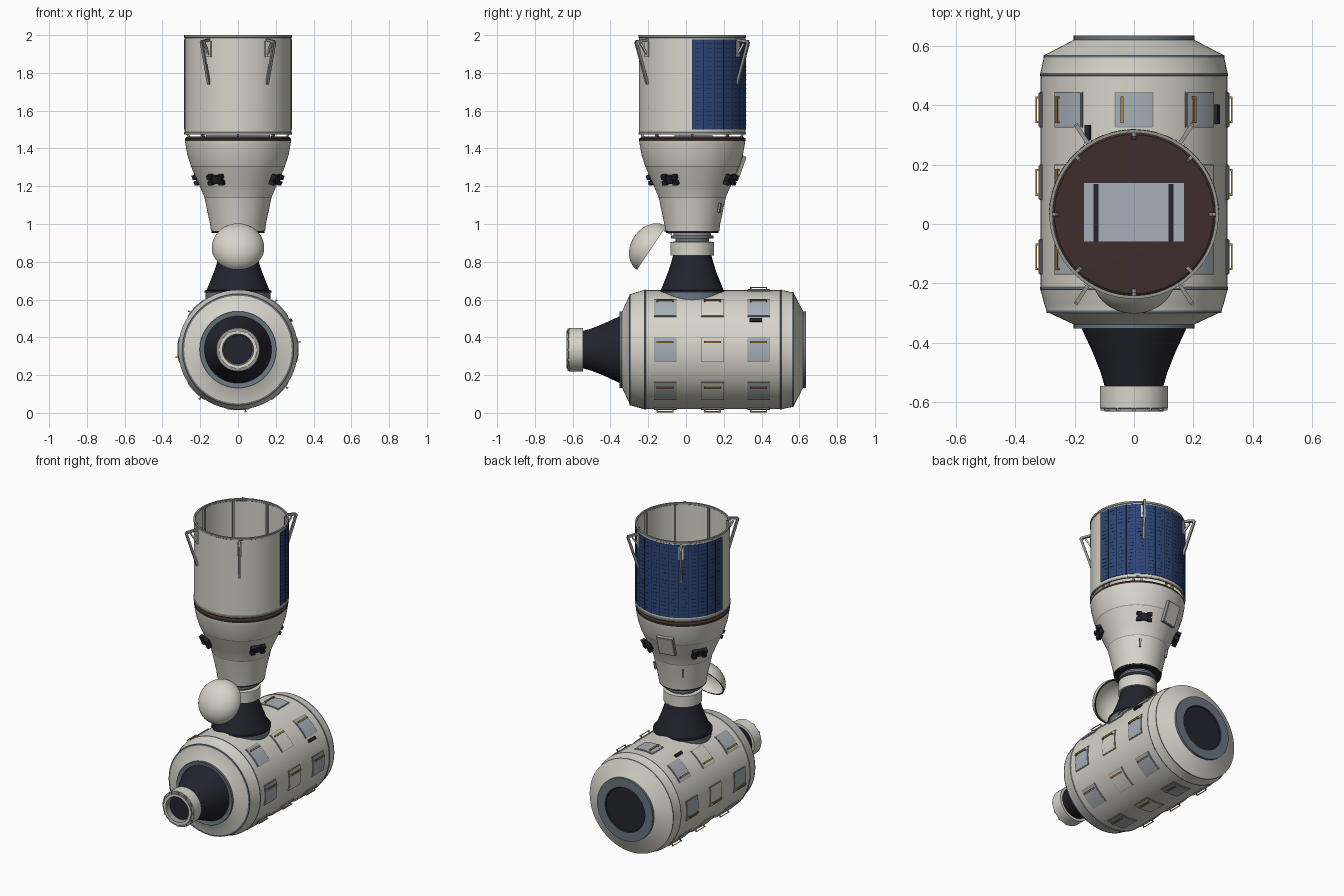
import bpy, bmesh, math
from math import sin, cos, radians, pi
from mathutils import Matrix, Vector

old = bpy.data.objects.get("Cube")
if old:
    bpy.data.objects.remove(old, do_unlink=True)


def material(name, rgb):
    m = bpy.data.materials.new(name)
    m.use_nodes = True
    m.diffuse_color = (*rgb, 1)
    node = next(n for n in m.node_tree.nodes if n.type == 'BSDF_PRINCIPLED')
    node.inputs["Base Color"].default_value = (*rgb, 1)
    return m


CREAM = material("cream", (.68, .66, .59))
DARK = material("dark navy", (.017, .017, .028))
BLUE = material("solar blue", (.026, .06, .18))
SEAM = material("seam blue", (.01, .02, .06))
PANE = material("pale blue grey", (.38, .43, .48))
SLATE = material("slate", (.14, .18, .22))
BROWN = material("red brown", (.05, .026, .026))
GOLD = material("gold", (.45, .23, .04))
METAL = material("grey metal", (.3, .3, .28))

# Frames: station hull lies along y, the ship stands upright on its side port
HULL = Matrix.Translation((0, 0, .335)) @ Matrix.Rotation(-pi / 2, 4, 'X')
SHIP = Matrix.Translation((0, .033, 0))


def finish(name, bm, mats, frame, smooth=True):
    bmesh.ops.recalc_face_normals(bm, faces=bm.faces)
    me = bpy.data.meshes.new(name)
    bm.to_mesh(me)
    bm.free()
    for m in mats:
        me.materials.append(m)
    ob = bpy.data.objects.new(name, me)
    ob.matrix_world = frame
    bpy.context.collection.objects.link(ob)
    if smooth:
        bpy.ops.object.select_all(action='DESELECT')
        ob.select_set(True)
        bpy.context.view_layer.objects.active = ob
        bpy.ops.object.shade_smooth_by_angle(angle=radians(28))
    return ob


def lathe(name, frame, rows, closed=False, n=64):
    """rows: (radius, height, material of the band that follows)"""
    bm = bmesh.new()
    mats = []
    rings = []
    for r, h, m in rows:
        if m not in mats:
            mats.append(m)
        if r == 0:
            rings.append([bm.verts.new((0, 0, h))] * n)
        else:
            rings.append([bm.verts.new((r * cos(2 * pi * i / n), r * sin(2 * pi * i / n), h))
                          for i in range(n)])
    last = len(rings) if closed else len(rings) - 1
    for k in range(last):
        a, b = rings[k], rings[(k + 1) % len(rings)]
        for i in range(n):
            j = (i + 1) % n
            loop = list(dict.fromkeys((a[i], a[j], b[j], b[i])))
            bm.faces.new(loop).material_index = mats.index(rows[k][2])
    return finish(name, bm, mats, frame)


def add_patch(bm, r0, r1, mid, half, h0, h1, n=6):
    """Curved slab between two radii, angles in degrees"""
    rows = []
    for i in range(n + 1):
        a = radians(mid - half + 2 * half * i / n)
        rows.append([bm.verts.new((r * cos(a), r * sin(a), h))
                     for r, h in ((r0, h0), (r1, h0), (r1, h1), (r0, h1))])
    for a, b in zip(rows, rows[1:]):
        for k in range(4):
            bm.faces.new((a[k], a[(k + 1) % 4], b[(k + 1) % 4], b[k]))
    bm.faces.new(rows[0])
    bm.faces.new(rows[-1])


def patches(name, mat, frame, slabs):
    bm = bmesh.new()
    for s in slabs:
        add_patch(bm, *s)
    return finish(name, bm, [mat], frame)


def box(name, mat, size, frame):
    bm = bmesh.new()
    bmesh.ops.create_cube(bm, size=1, matrix=Matrix.Diagonal((*size, 1)))
    return finish(name, bm, [mat], frame, False)


def bar(name, mat, a, b, w):
    a, b = Vector(a), Vector(b)
    turn = (b - a).to_track_quat('Z', 'Y').to_matrix().to_4x4()
    return box(name, mat, (w, w, (b - a).length), Matrix.Translation((a + b) / 2) @ turn)


def polar(r, az, z):
    return SHIP @ Vector((r * cos(radians(az)), r * sin(radians(az)), z))


# Station hull with its end rings
lathe("station_hull", HULL, [
    (0, -.345, DARK), (.17, -.345, SLATE), (.203, -.352, SLATE), (.203, -.338, CREAM),
    (.285, -.3, SLATE), (.295, -.3, SLATE), (.295, -.292, CREAM), (.302, -.27, CREAM),
    (.315, -.222, SLATE), (.317, -.22, SLATE), (.317, -.214, CREAM), (.315, -.212, CREAM),
    (.315, .498, SLATE), (.317, .5, SLATE), (.317, .506, CREAM), (.315, .508, CREAM),
    (.304, .56, SLATE), (.304, .568, CREAM), (.295, .572, CREAM), (.203, .62, SLATE),
    (.203, .635, SLATE), (.145, .635, DARK), (.14, .628, DARK), (0, .628, DARK)])

# Front docking port
lathe("front_port_cone", HULL, [
    (.18, -.34, DARK), (.175, -.355, DARK), (.14, -.43, DARK), (.112, -.5, DARK), (.095, -.56, DARK)])
lathe("front_port_ring", HULL, [
    (.09, -.545, CREAM), (.115, -.545, CREAM), (.115, -.62, METAL), (.1, -.622, METAL),
    (.1, -.632, CREAM), (.083, -.632, METAL), (.076, -.6, DARK), (0, -.6, DARK)])
for i in range(12):
    a = 2 * pi * i / 12
    box("port_latch", METAL, (.014, .008, .014),
        Matrix.Translation((.105 * cos(a), -.624, .335 + .105 * sin(a))))

# Hull panels with gold handrails; hull angles run anticlockwise seen from the front
for row, y in enumerate((-.11, .14, .385)):
    for ang in range(0, 360, 45):
        if ang == 90 and row < 2:
            continue
        a = -ang
        patches("panel_frame", METAL, HULL, [(.31, .319, a, 11.8, y - .06, y + .06)])
        patches("hull_panel", CREAM if row == 1 else PANE, HULL,
                [(.31, .321, a, 11, y - .056, y + .056)])
        patches("handrail", GOLD, HULL, [(.329, .334, a - 7, .9, y - .045, y + .045, 2),
                                         (.31, .33, a - 7, .5, y - .045, y - .038, 2),
                                         (.31, .33, a - 7, .5, y + .038, y + .045, 2)])

# Small dark fittings on the hull
for ang, y in ((29, .37), (119, .3)):
    patches("hull_fitting", DARK, HULL, [(.31, .327, -ang, 1.6, y - .033, y + .033)])

# Upper docking port
lathe("upper_port_cone", SHIP, [
    (.172, .57, SLATE), (.172, .638, SLATE), (.178, .638, DARK), (.178, .648, DARK),
    (.166, .65, DARK), (.126, .75, DARK), (.11, .8, DARK), (.1, .84, DARK)])
lathe("upper_port_ring", SHIP, [
    (.09, .832, CREAM), (.115, .832, CREAM), (.115, .905, CREAM), (.088, .907, SLATE),
    (.088, .922, SLATE), (.112, .924, SLATE), (.112, .938, METAL), (.1, .94, METAL),
    (.1, .952, DARK), (.14, .952, DARK), (.14, .966, DARK), (.1, .966, DARK)])

# Crew ship body with seam bands and end plate
lathe("ship_body", SHIP, [
    (.1, .96, DARK), (.143, .962, CREAM), (.148, 1.0, CREAM), (.177, 1.137, METAL),
    (.178, 1.142, CREAM), (.205, 1.205, CREAM), (.248, 1.303, METAL), (.25, 1.308, CREAM),
    (.268, 1.365, CREAM), (.278, 1.42, CREAM), (.281, 1.44, BROWN), (.281, 1.452, BROWN),
    (.268, 1.462, BROWN), (0, 1.464, BROWN)])
box("end_plate", PANE, (.34, .2, .008), Matrix.Translation((0, .04, 1.466)))
for x in (-.128, .125):
    box("end_plate_strip", DARK, (.016, .195, .008), Matrix.Translation((x, .038, 1.468)))

# Open service shell with inner ribs and rims
lathe("service_shell", SHIP, [
    (.281, 1.474, METAL), (.285, 1.474, METAL), (.285, 1.484, CREAM), (.282, 1.486, CREAM),
    (.282, 1.986, METAL), (.285, 1.988, METAL), (.285, 2.0, METAL), (.274, 2.0, METAL),
    (.274, 1.988, CREAM), (.276, 1.986, CREAM), (.276, 1.474, METAL)], closed=True)
for az in range(0, 360, 45):
    patches("inner_rib", METAL, SHIP, [(.262, .278, az, 1.3, 1.474, 1.99, 2)])
    bar("shell_spacer", METAL, polar(.255, az, 1.455), polar(.27, az, 1.48), .012)

# Solar cells over the back half of the shell, with seams
patches("solar_cells", BLUE, SHIP, [(.28, .2855, 90, 90, 1.5, 1.978, 48)])
COLS = 15
seams = [(.284, .2865, 180 * c / COLS, .35, 1.5, 1.978, 1) for c in range(COLS + 1)]
for c in range(COLS):
    for k in range(1, 20):
        z = 1.5 + .0239 * k
        seams.append((.284, .2862, 180 * (c + .5) / COLS, 3.2, z, z + .0025, 2))
patches("solar_seams", SEAM, SHIP, seams)

# Four braced brackets near the top of the shell
for az in (57, 123, 237, 303):
    tip, top = polar(.355, az, 1.965), polar(.28, az, 1.975)
    bar("bracket_arm", METAL, top, tip, .014)
    bar("bracket_strut", METAL, tip, polar(.283, az, 1.74), .014)
    bar("bracket_brace", CREAM, polar(.283, az, 1.89), polar(.325, az, 1.955), .01)
    patches("bracket_foot", CREAM, SHIP, [(.28, .291, az, 3, 1.885, 1.97, 2)])

# Thruster pods around the cone
for az in (-30, 60, 150, 240):
    pod = (Matrix.Translation(polar(.225, az, 1.238)) @ Matrix.Rotation(radians(az), 4, 'Z')
           @ Matrix.Rotation(radians(22), 4, 'Y'))
    box("thruster_pod", DARK, (.03, .07, .045), pod)
    for sy in (-1, 1):
        for sz in (-1, 1):
            box("thruster_nozzle", DARK, (.026, .028, .022),
                pod @ Matrix.Translation((.012, sy * .032, sz * .017)))

# Side hatch and small handles on the cone
hatch = (Matrix.Translation(polar(.25, 102, 1.295)) @ Matrix.Rotation(radians(102), 4, 'Z')
         @ Matrix.Rotation(radians(20), 4, 'Y'))
box("hatch_frame", METAL, (.02, .105, .135), hatch)
box("hatch_door", CREAM, (.024, .092, .122), hatch)
for az in (55, 125):
    bar("cone_handle", METAL, polar(.172, az, 1.06), polar(.182, az, 1.11), .012)

# Opened nose cap: half shell with a dark rim
arc = [pi / 2 * i / 12 for i in range(13)]
cap = [(.139 * cos(t) if t < 1.57 else 0, .11 * sin(t), CREAM) for t in reversed(arc)]
cap[-1] = (.139, 0, DARK)
cap += [(.13 * cos(t) if t < 1.57 else 0, .1 * sin(t), CREAM) for t in arc]
tilt = Vector((0, -.83, .56)).to_track_quat('Z', 'Y').to_matrix().to_4x4()
lathe("nose_cap", Matrix.Translation((0, -.182, .873)) @ tilt, cap)
bar("nose_cap_hinge", METAL, (0, -.11, .975), (0, -.07, .955), .03)
